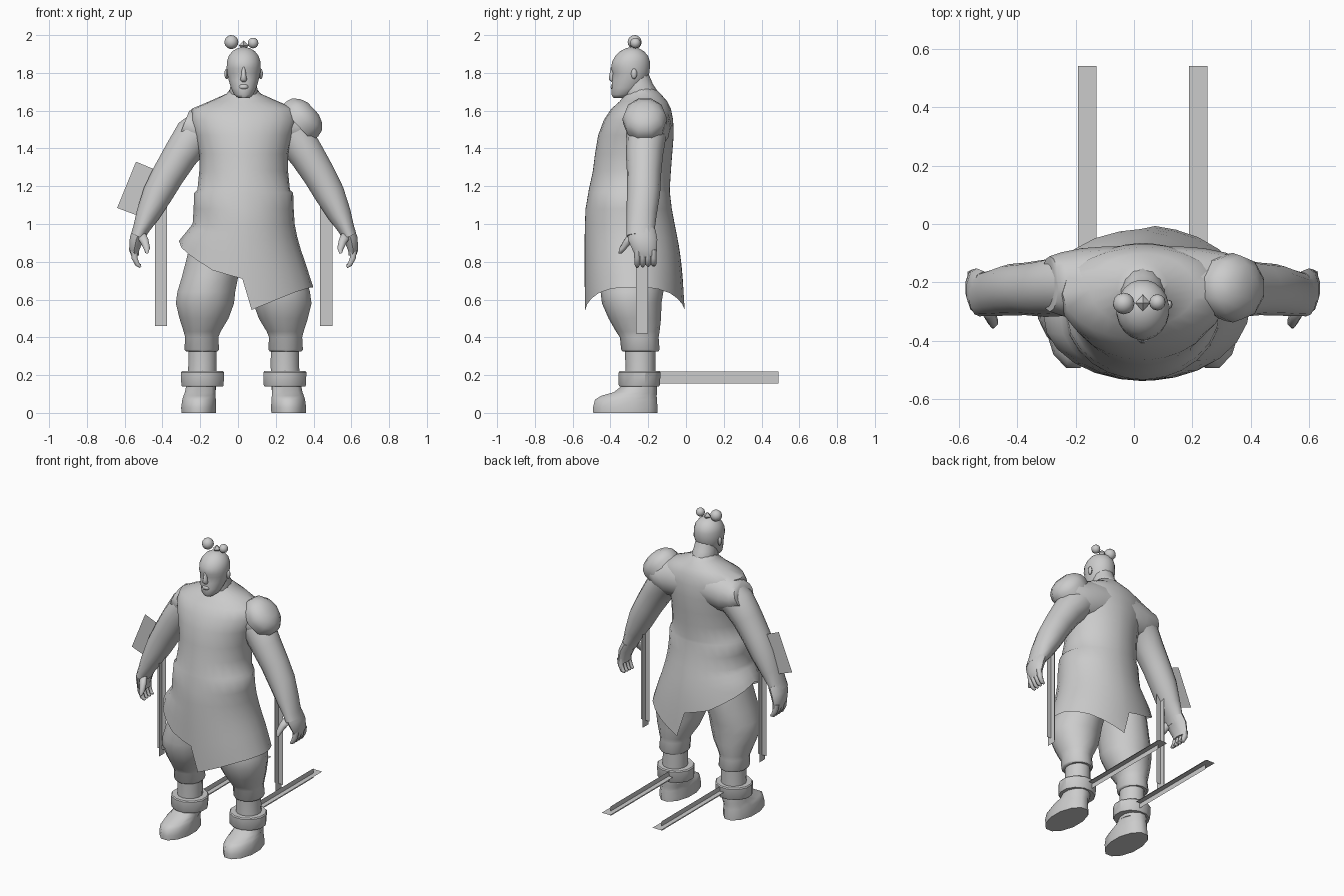
import bpy, bmesh, math
from mathutils import Vector

CX = 0.03  # body centre line
grey = bpy.data.materials.new("plain_grey")
grey.diffuse_color = (0.6, 0.6, 0.6, 1)


def finish(name, bm, angle=40):
    bmesh.ops.recalc_face_normals(bm, faces=bm.faces[:])
    me = bpy.data.meshes.new(name)
    bm.to_mesh(me)
    bm.free()
    me.materials.append(grey)
    for p in me.polygons:
        p.use_smooth = True
    me.set_sharp_from_angle(angle=math.radians(angle))
    ob = bpy.data.objects.new(name, me)
    bpy.context.collection.objects.link(ob)
    return ob


def skin(bm, rings, closed_ends=(True, True)):
    n = len(rings[0])
    for a, b in zip(rings, rings[1:]):
        for i in range(n):
            j = (i + 1) % n
            bm.faces.new((a[i], a[j], b[j], b[i]))
    if closed_ends[0]:
        bm.faces.new(rings[0])
    if closed_ends[1]:
        bm.faces.new(rings[-1])


def loft(name, stations, n=14, side=1, angle=40):
    """Stations are (x, y, z, half width, half depth); rings face along the path."""
    bm = bmesh.new()
    pts = [Vector((CX + side * s[0], s[1], s[2])) for s in stations]
    rings = []
    for i, s in enumerate(stations):
        t = pts[min(i + 1, len(pts) - 1)] - pts[max(i - 1, 0)]
        t.y = 0
        t.normalize()
        v = Vector((0, 1, 0))
        u = v.cross(t)
        rings.append([bm.verts.new(pts[i] + u * s[3] * math.cos(a) + v * s[4] * math.sin(a))
                      for a in (2 * math.pi * (k + 0.5) / n for k in range(n))])
    skin(bm, rings)
    return finish(name, bm, angle)


def upright(name, rows, n=14, side=1, angle=40):
    """Rows are (z, x, half width, front y, back y); rings stay level."""
    bm = bmesh.new()
    rings = []
    for z, x, w, f, b in rows:
        rings.append([bm.verts.new((CX + side * x + w * math.cos(a),
                                    (f + b) / 2 + (b - f) / 2 * math.sin(a), z))
                      for a in (2 * math.pi * (k + 0.5) / n for k in range(n))])
    skin(bm, rings)
    return finish(name, bm, angle)


def quads(name, faces):
    bm = bmesh.new()
    for f in faces:
        bm.faces.new([bm.verts.new(p) for p in f])
    return finish(name, bm)


def ball(name, pos, r, seg=12, rings=8):
    bm = bmesh.new()
    bmesh.ops.create_uvsphere(bm, u_segments=seg, v_segments=rings, radius=1)
    bmesh.ops.scale(bm, vec=r, verts=bm.verts[:])
    bmesh.ops.translate(bm, vec=pos, verts=bm.verts[:])
    return finish(name, bm, 50)


def lerp_rows(rows, z):
    if z >= rows[0][0]:
        return rows[0][1:]
    for a, b in zip(rows, rows[1:]):
        if z >= b[0]:
            t = (a[0] - z) / (a[0] - b[0])
            return [p + (q - p) * t for p, q in zip(a[1:], b[1:])]
    return rows[-1][1:]


# Tunic: level rings above the hip, then columns running down to a ragged hem
profile = [  # z, half width, front y, back y
    (1.73, 0.06, -0.30, -0.18), (1.69, 0.09, -0.32, -0.135), (1.65, 0.18, -0.35, -0.10),
    (1.61, 0.275, -0.395, -0.08), (1.55, 0.285, -0.435, -0.068), (1.47, 0.26, -0.465, -0.065),
    (1.37, 0.235, -0.482, -0.073), (1.28, 0.235, -0.493, -0.08), (1.18, 0.245, -0.515, -0.086),
    (1.165, 0.262, -0.517, -0.085), (1.08, 0.265, -0.532, -0.075), (1.0, 0.27, -0.535, -0.06),
    (0.9, 0.29, -0.537, -0.04), (0.8, 0.325, -0.537, -0.025), (0.66, 0.37, -0.537, -0.013),
    (0.54, 0.385, -0.535, -0.005)]
hem = [(-1, .91), (-.94, .875), (-.82, .84), (-.65, .80), (-.45, .755), (-.22, .73), (-.02, .71),
       (.11, .545), (.3, .575), (.5, .605), (.7, .635), (.87, .655), (.97, .665), (1, .665)]
columns = [(c, h, -1) for c, h in hem] + [(c, h, 1) for c, h in hem[-2:0:-1]]
bm = bmesh.new()
rings = []
upper = [r[0] for r in profile if r[0] >= 1.0]
for k in range(len(upper) + 5):
    ring = []
    for c, h, s in columns:
        z = upper[k] if k < len(upper) else 1.0 + (h - 1.0) * (k - len(upper) + 1) / 5
        w, f, b = lerp_rows(profile, z)
        if c < 0:
            w += 0.055 * min(1, max(0, (1.0 - z) / 0.09)) * abs(c)
        y = (f + b) / 2 + s * (b - f) / 2 * math.sqrt(1 - c * c)
        ring.append(bm.verts.new((CX + w * c, y, z)))
    rings.append(ring)
skin(bm, rings, (True, False))
finish("tunic", bm, 50)

# Neck and head
upright("neck", [(1.62, 0, .07, -.33, -.14), (1.69, 0, .08, -.335, -.142), (1.74, 0, .07, -.33, -.175),
                 (1.80, 0, .065, -.33, -.20)])
upright("head", [(1.668, 0, .03, -.385, -.33), (1.685, 0, .052, -.395, -.27), (1.72, 0, .068, -.395, -.235),
                 (1.76, 0, .08, -.392, -.205), (1.80, 0, .089, -.388, -.193), (1.825, 0, .091, -.398, -.19),
                 (1.86, 0, .09, -.392, -.19), (1.89, 0, .08, -.375, -.2), (1.915, 0, .06, -.35, -.222),
                 (1.93, 0, .035, -.32, -.25), (1.936, 0, .01, -.295, -.275)], n=20, angle=60)
upright("nose", [(1.752, 0, .012, -.395, -.37), (1.765, 0, .02, -.41, -.37), (1.785, 0, .014, -.408, -.37),
                 (1.83, 0, .009, -.399, -.37)], n=8, angle=80)
upright("lips", [(1.715, 0, .02, -.397, -.37), (1.725, 0, .028, -.4, -.37), (1.738, 0, .02, -.397, -.37)],
        n=8, angle=80)

# Topknot beads
ball("topknot_large_bead", (-0.035, -0.272, 1.963), (.037, .037, .037))
ball("topknot_small_bead", (0.08, -0.268, 1.958), (.028, .028, .028))
ball("topknot_knot", (0.03, -0.27, 1.945), (.026, .028, .026), 4, 2)

for side, tag in ((-1, "right"), (1, "left")):
    ball(tag + "_ear", (CX + side * .09, -.275, 1.795), (.012, .016, .028), 8, 6)

    # Arm, with a short sleeve growing out of the tunic shoulder
    loft(tag + "_arm", [(.17, -.205, 1.53, .11, .11), (.27, -.21, 1.46, .108, .105), (.335, -.22, 1.365, .095, .098),
                        (.40, -.222, 1.26, .088, .09), (.455, -.225, 1.16, .082, .088), (.508, -.235, 1.05, .064, .08),
                        (.543, -.24, .975, .045, .075), (.56, -.24, .935, .04, .076)], side=side, angle=60)
    loft(tag + "_sleeve", [(.03, -.225, 1.53, .13, .15), (.13, -.215, 1.52, .134, .138), (.21, -.208, 1.508, .125, .125),
                           (.28, -.205, 1.51, .098, .108), (.318, -.205, 1.525, .082, .095)], side=side, angle=60)

    # Hand: palm, fingers and thumb
    loft(tag + "_palm", [(.545, -.235, .97, .042, .074), (.568, -.23, .92, .038, .078),
                         (.58, -.218, .86, .028, .064), (.574, -.213, .83, .02, .055)], n=10, side=side, angle=60)
    for k in range(4):
        y = -.258 + k * .029
        loft(tag + "_finger_%d" % (k + 1), [(.582, y, .865, .021, .016), (.578, y, .82, .018, .016),
                                            (.562, y, .785, .014, .014), (.545, y, .772 + .003 * k, .007, .008)],
             n=6, side=side, angle=70)
    loft(tag + "_thumb", [(.545, -.275, .945, .028, .03), (.525, -.305, .91, .024, .026),
                          (.512, -.335, .87, .018, .02), (.513, -.348, .845, .008, .01)], n=8, side=side, angle=70)

    # Baggy trouser leg, ankle, cuff and shoe
    upright(tag + "_trouser", [(.325, .222, .085, -.335, -.145), (.335, .222, .094, -.343, -.14),
                               (.40, .222, .09, -.35, -.145), (.43, .22, .10, -.37, -.14), (.50, .21, .133, -.41, -.132),
                               (.58, .205, .158, -.445, -.13), (.64, .198, .157, -.452, -.12),
                               (.72, .178, .153, -.45, -.11), (.82, .155, .15, -.44, -.10), (1.0, .13, .13, -.42, -.12)],
            side=side, angle=50)
    upright(tag + "_ankle", [(.12, .225, .08, -.325, -.16), (.25, .218, .077, -.32, -.162),
                             (.34, .218, .076, -.325, -.16)], side=side)
    upright(tag + "_cuff", [(.14, .218, .112, -.355, -.14), (.148, .218, .116, -.36, -.135),
                            (.215, .218, .118, -.36, -.13), (.222, .218, .112, -.355, -.135)], n=12, side=side, angle=30)
    upright(tag + "_shoe", [(0, .238, .095, -.497, -.145), (.03, .238, .096, -.498, -.145), (.07, .236, .092, -.488, -.148),
                            (.09, .234, .088, -.455, -.15), (.11, .23, .084, -.385, -.15), (.15, .226, .08, -.335, -.152)],
            n=12, side=side, angle=50)

    # Hanging chain strip: two crossed flat ribbons
    x, y, h = CX + side * .437, -.233, .032
    quads(tag + "_hanging_strip", [
        [(x - h, y, .46), (x + h, y, .46), (x + h, y, 1.1), (x - h, y, 1.1)],
        [(x, y - h, .42), (x, y + h, .42), (x, y + h, 1.06), (x, y - h, 1.06)]])
    # Trailing chain strip behind the ankle
    x, z = CX + side * .19, .188
    quads(tag + "_trailing_strip", [
        [(x - h, -.13, z), (x + h, -.13, z), (x + h, .54, z), (x - h, .54, z)],
        [(x, -.14, z - h), (x, .49, z - h), (x, .49, z + h), (x, -.14, z + h)]])

# Domed shoulder guard on one side
nx, nz = .73, .68
loft("shoulder_guard", [(.287 + nx * d, -.218, 1.535 + nz * d, r, r * .9) for d, r in
                        ((-.01, .126), (.03, .132), (.065, .122), (.095, .09), (.112, .045))], n=10, angle=50)

# Flat plate on the outside of one forearm
quads("forearm_plate", [[(-.54, -.22, 1.33), (-.42, -.22, 1.28), (-.52, -.22, 1.04), (-.64, -.22, 1.085)]])
